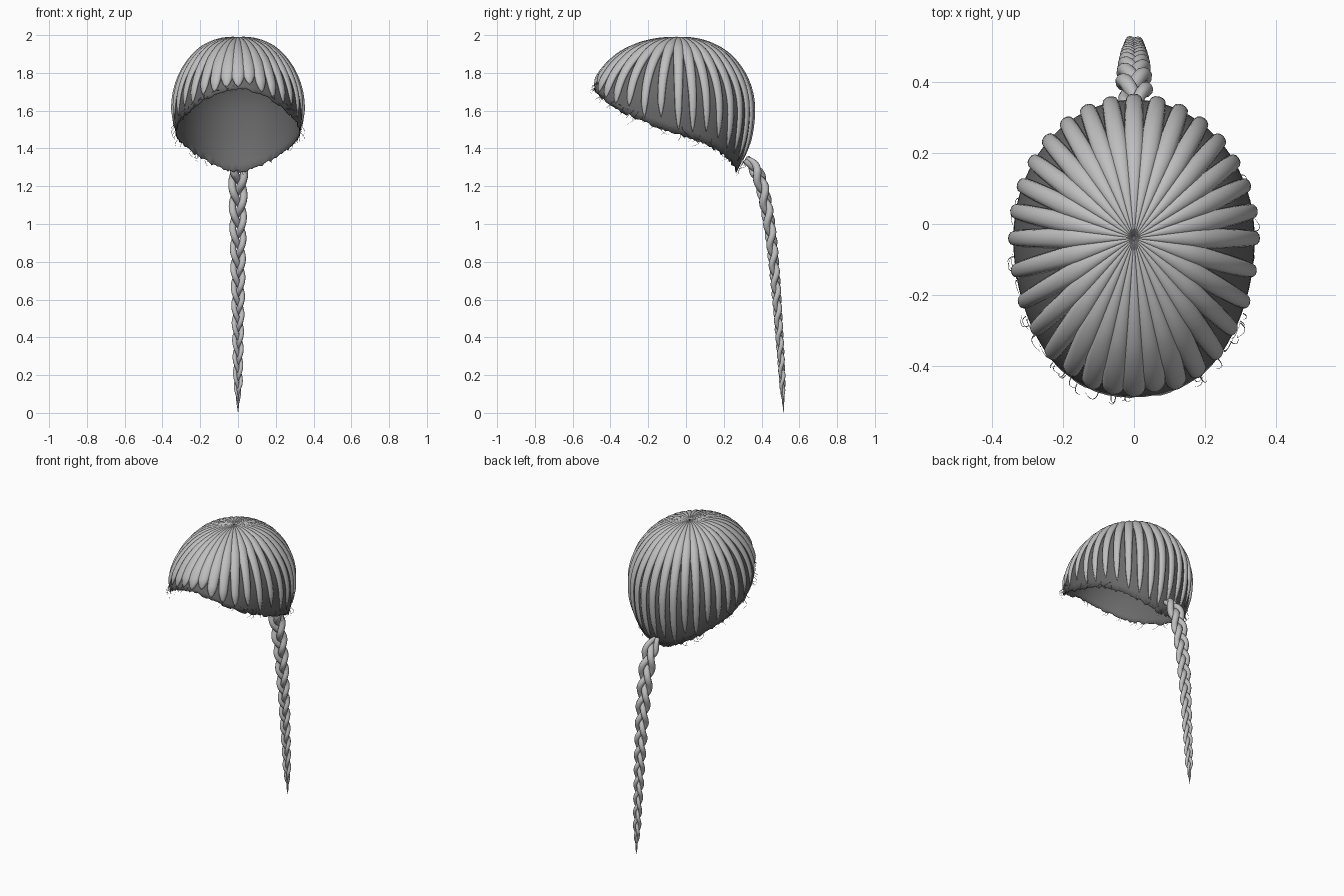
import bpy, bmesh, math, random
from math import sin, cos, pi
from mathutils import Vector

random.seed(4)
cube = bpy.data.objects.get("Cube")
if cube:
    bpy.data.objects.remove(cube, do_unlink=True)


def material(name, v):
    m = bpy.data.materials.new(name)
    m.use_nodes = True
    m.diffuse_color = (v, v, v, 1)
    m.node_tree.nodes["Principled BSDF"].inputs["Base Color"].default_value = (v, v, v, 1)
    return m


HAIR = material("grey hair", 0.52)
DARK = material("dark grey cap", 0.14)
RISE, DROP = 0.402, 0.55


# Dome surface: a = angle from the front, phi = angle down from the crown
def dome(a, phi, off=0.0):
    ry = 0.485 if cos(a) > 0 else 0.405
    rz = RISE if phi < pi / 2 else DROP
    return Vector(((0.355 + off) * sin(a) * sin(phi),
                   -0.04 - (ry + off) * cos(a) * sin(phi),
                   1.6 + (rz + off) * cos(phi)))


def rim_phi(a):
    z = 1.485 + 0.205 * cos(a) + 0.01 * cos(2 * a) + 0.02 * cos(3 * a) - 1.6
    return math.acos(z / (RISE if z > 0 else DROP))


def normal(a, phi):
    e = 0.01
    n = (dome(a + e, phi) - dome(a - e, phi)).cross(dome(a, phi + e) - dome(a, phi - e))
    n.normalize()
    return n if n.dot(dome(a, phi) - Vector((0, -0.04, 1.6))) > 0 else -n


def add_mesh(name, bm, mat):
    for f in bm.faces:
        f.smooth = True
    me = bpy.data.meshes.new(name)
    bm.to_mesh(me)
    bm.free()
    me.materials.append(mat)
    ob = bpy.data.objects.new(name, me)
    bpy.context.collection.objects.link(ob)
    return ob


def bridge(bm, r0, r1):
    n = len(r0)
    for i in range(n):
        j = (i + 1) % n
        bm.faces.new((r0[i], r0[j], r1[j], r1[i]))


# Cap with a slightly frayed rim
bm = bmesh.new()
SEG, ROWS = 160, 24
fray = [random.uniform(-0.015, 0.02) for i in range(SEG)]
top = bm.verts.new(dome(0, 0, -0.016))
prev = None
for r in range(1, ROWS + 1):
    ring = []
    for i in range(SEG):
        a = 2 * pi * i / SEG
        phi = rim_phi(a) * r / ROWS + (fray[i] if r == ROWS else 0)
        ring.append(bm.verts.new(dome(a, phi, -0.016)))
    if prev:
        bridge(bm, prev, ring)
    else:
        for i in range(SEG):
            bm.faces.new((top, ring[(i + 1) % SEG], ring[i]))
    prev = ring
bmesh.ops.recalc_face_normals(bm, faces=bm.faces)
bm.normal_update()
if sum(f.normal.z for f in bm.faces) < 0:
    bmesh.ops.reverse_faces(bm, faces=bm.faces)
cap = add_mesh("cap", bm, DARK)
solid = cap.modifiers.new("thickness", 'SOLIDIFY')
solid.thickness = 0.005
solid.offset = -1


# Rounded rows of hair running from the crown to the rim, flat underneath
ROWCOUNT, STEPS, SIDES = 32, 28, 12
bm = bmesh.new()
for k in range(ROWCOUNT):
    a = 2 * pi * k / ROWCOUNT
    front = max(0, cos(a)) ** 3
    end = rim_phi(a) * random.uniform(0.93, 0.98)
    prev = None
    for s in range(STEPS + 1):
        t = s / STEPS
        phi = 0.015 + (end - 0.015) * t
        p, n = dome(a, phi, -0.014), normal(a, phi)
        side = (dome(a + 0.01, phi) - dome(a - 0.01, phi)).normalized()
        gap = (dome(a + pi / ROWCOUNT, phi) - dome(a - pi / ROWCOUNT, phi)).length
        slim = (0.029 + 0.014 * front) * (1 - (0.5 - 0.2 * front) * t ** 2.5)
        tip = min(1, math.sqrt(max(0.002, (1 - t) * 9)))
        w = min(0.62 * gap, slim) * tip
        h = min(0.019, 0.002 + w * 0.6) * (0.3 + 0.7 * tip)
        ring = [bm.verts.new(p + side * w * cos(u) + n * h * max(sin(u), -0.1))
                for u in (2 * pi * i / SIDES for i in range(SIDES))]
        if prev:
            bridge(bm, prev, ring)
        else:
            bm.faces.new(ring)
        prev = ring
    bm.faces.new(prev)
bmesh.ops.recalc_face_normals(bm, faces=bm.faces)
add_mesh("hair_rows", bm, HAIR)


def tube_object(name, paths, bevel, mat, res):
    cu = bpy.data.curves.new(name, 'CURVE')
    cu.dimensions = '3D'
    cu.bevel_depth = bevel
    cu.bevel_resolution = res
    cu.use_fill_caps = True
    for path in paths:
        sp = cu.splines.new('POLY')
        sp.points.add(len(path) - 1)
        for pt, (co, rad) in zip(sp.points, path):
            pt.co = (*co, 1)
            pt.radius = rad
        sp.use_smooth = True
    cu.materials.append(mat)
    ob = bpy.data.objects.new(name, cu)
    bpy.context.collection.objects.link(ob)


# Loose wisps curling out from the rim
wisps = []
for k in range(65):
    a = random.uniform(0, 2 * pi)
    phi = rim_phi(a) * random.uniform(0.94, 1.0)
    length, turn = random.uniform(0.03, 0.09), random.uniform(-1, 1) * 0.12
    lift = random.uniform(0.0, 0.024)
    wisps.append([(dome(a + turn * t * t, phi + length * t, -0.012 + lift * sin(t * 2.6)),
                   1 - 0.7 * t) for t in (i / 6 for i in range(7))])
tube_object("wisps", wisps, 0.0014, HAIR, 0)


# Long three-strand plait hanging from the back
SPINE = [Vector((0, y, z)) for y, z in (
    (0.318, 1.345), (0.35, 1.315), (0.387, 1.245), (0.42, 1.12), (0.45, 0.93),
    (0.475, 0.68), (0.495, 0.4), (0.508, 0.2), (0.517, 0.0))]


def spine(t):
    x = t * (len(SPINE) - 1)
    i = min(int(x), len(SPINE) - 2)
    f = x - i
    p1, p2 = SPINE[i], SPINE[i + 1]
    p0 = SPINE[i - 1] if i else 2 * p1 - p2
    p3 = SPINE[i + 2] if i + 2 < len(SPINE) else 2 * p2 - p1
    return 0.5 * (2 * p1 + (p2 - p0) * f + (2 * p0 - 5 * p1 + 4 * p2 - p3) * f * f
                  + (3 * p1 - p0 - 3 * p2 + p3) * f ** 3)


N = 260
line = [spine(i / N) for i in range(N + 1)]
dist = [0.0]
for p, q in zip(line, line[1:]):
    dist.append(dist[-1] + (q - p).length)
across = Vector((1, 0, 0))
strands = [[], [], []]
for i, p in enumerate(line):
    d = dist[i] / dist[-1]
    tan = (line[min(i + 1, N)] - line[max(i - 1, 0)]).normalized()
    out = across.cross(tan).normalized()
    size = (1 - 0.62 * d) * min(1, (1 - d) * 9 + 0.03) * min(1, 0.6 + d * 6)
    ang = 2 * pi * (3.4 * d + 1.2 * d * d)
    for k in range(3):
        u = ang + 2 * pi * k / 3
        co = p + across * 0.034 * size * sin(u) + out * 0.017 * size * sin(2 * u)
        strands[k].append((co, size))
tube_object("plait", strands, 0.0225, HAIR, 3)
